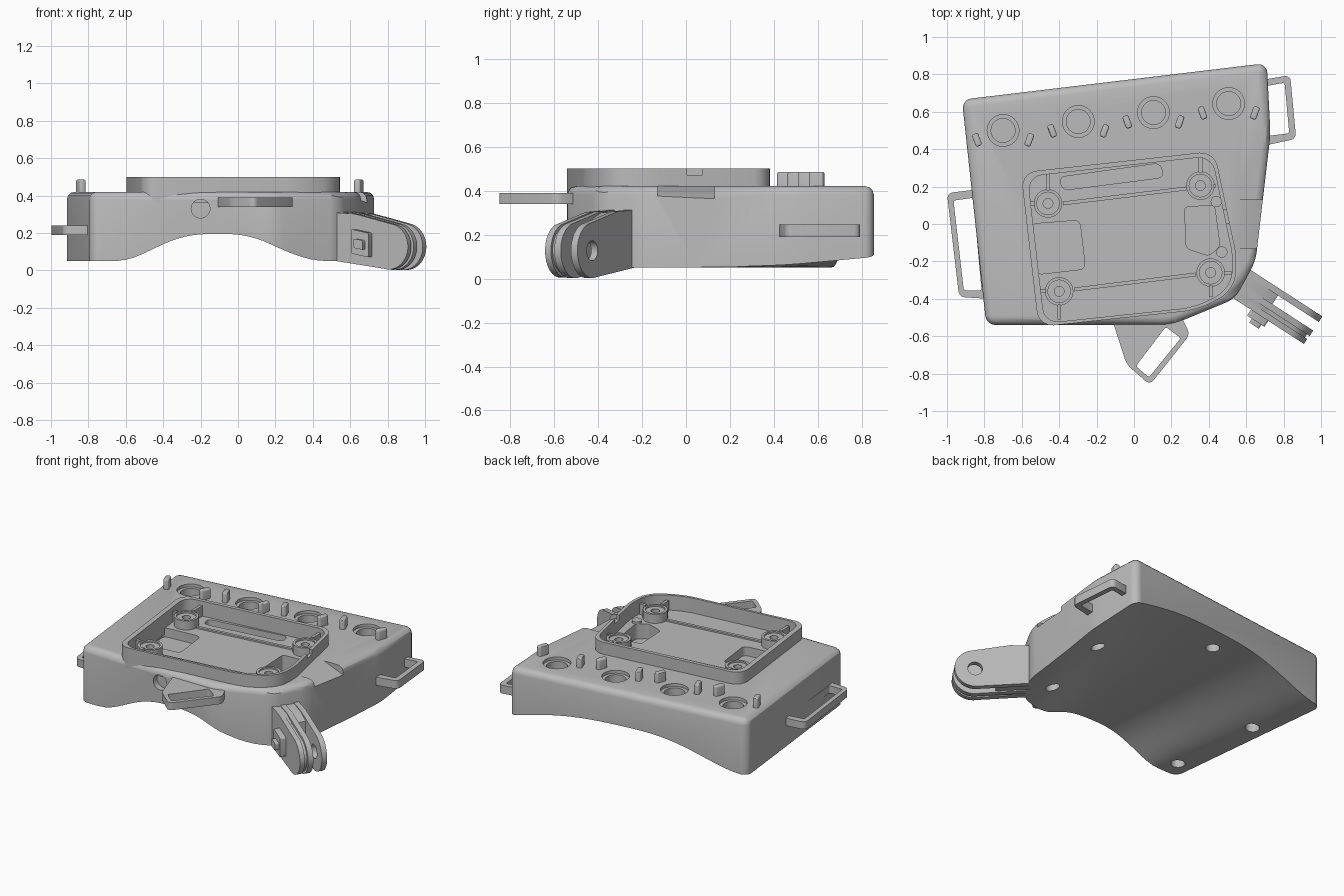
import bpy, bmesh, math
from mathutils import Matrix, Vector

old = bpy.data.objects.get("Cube")
if old:
    bpy.data.objects.remove(old, do_unlink=True)

grey = bpy.data.materials.new("plain_grey")
grey.use_nodes = True
grey.diffuse_color = (0.5, 0.5, 0.5, 1)
grey.node_tree.nodes["Principled BSDF"].inputs["Base Color"].default_value = (0.5, 0.5, 0.5, 1)
parts = []


def finish(bm, name):
    bmesh.ops.recalc_face_normals(bm, faces=bm.faces)
    me = bpy.data.meshes.new(name)
    bm.to_mesh(me)
    bm.free()
    me.materials.append(grey)
    ob = bpy.data.objects.new(name, me)
    bpy.context.collection.objects.link(ob)
    parts.append(ob)
    return ob


def prism(name, pts, z0, z1, r=0.0, top=0.0, matrix=None):
    """Upright prism with rounded corners and an optional rounded top edge."""
    bm = bmesh.new()
    face = bm.faces.new([bm.verts.new((x, y, z0)) for x, y in pts])
    ext = bmesh.ops.extrude_face_region(bm, geom=[face])["geom"]
    for v in ext:
        if isinstance(v, bmesh.types.BMVert):
            v.co.z = z1
    if r:
        edges = [e for e in bm.edges if abs(e.verts[0].co.z - e.verts[1].co.z) > 1e-4]
        bmesh.ops.bevel(bm, geom=edges, offset=r, segments=5, profile=0.5,
                        affect='EDGES', clamp_overlap=True)
    if top:
        edges = [e for e in bm.edges if all(abs(v.co.z - z1) < 1e-5 for v in e.verts)]
        bmesh.ops.bevel(bm, geom=edges, offset=top, segments=3, profile=0.5,
                        affect='EDGES', clamp_overlap=True)
    if matrix:
        bm.transform(matrix)
    return finish(bm, name)


def disc(name, x, y, z0, z1, r, matrix=None):
    steps = [math.tau * i / 32 for i in range(32)]
    return prism(name, [(x + r * math.cos(a), y + r * math.sin(a)) for a in steps],
                 z0, z1, matrix=matrix)


def box(name, loc, size, ry=0.0, rz=0.0):
    bm = bmesh.new()
    m = (Matrix.Translation(loc) @ Matrix.Rotation(rz, 4, 'Z')
         @ Matrix.Rotation(ry, 4, 'Y') @ Matrix.Diagonal((*size, 1)))
    bmesh.ops.create_cube(bm, size=1, matrix=m)
    return finish(bm, name)


def bar(name, a, b, width, z0, z1):
    a, b = Vector(a), Vector(b)
    d, mid = b - a, (a + b) / 2
    return box(name, (mid.x, mid.y, (z0 + z1) / 2), (d.length, width, z1 - z0),
               rz=math.atan2(d.y, d.x))


def cut(target, *cutters):
    for c in cutters:
        mod = target.modifiers.new("cut", 'BOOLEAN')
        mod.operation, mod.solver, mod.object = 'DIFFERENCE', 'EXACT', c
        bpy.context.view_layer.objects.active = target
        bpy.ops.object.modifier_apply(modifier=mod.name)
        parts.remove(c)
        bpy.data.objects.remove(c, do_unlink=True)


def scaled(pts, s):
    cx = sum(p[0] for p in pts) / len(pts)
    cy = sum(p[1] for p in pts) / len(pts)
    return [(cx + (x - cx) * s, cy + (y - cy) * s) for x, y in pts]


# Main body
body = prism("body", [(-0.92, 0.665), (0.71, 0.86), (0.73, 0.48), (0.65, -0.2),
                      (0.54, -0.4), (0.2, -0.54), (-0.79, -0.54)], 0, 0.42, 0.05, 0.04)

# Arched underside, flat-topped at the front, widening more on the left than the right
bm = bmesh.new()
bmesh.ops.create_grid(bm, x_segments=60, y_segments=12, size=1.2)
for v in bm.verts:
    back = max(v.co.y + 0.54, -0.3)
    dx = v.co.x + 0.11 - 0.04 * back
    half = 0.53 + 0.4 * back if dx > 0 else 0.54 + 0.26 * back
    t = min(1, abs(dx) / half) ** 1.4
    v.co.z = 0.05 + 0.145 * math.cos(t * math.pi / 2) ** 2
ext = bmesh.ops.extrude_face_region(bm, geom=bm.faces[:])["geom"]
for v in ext:
    if isinstance(v, bmesh.types.BMVert):
        v.co.z = -0.3
cut(body, finish(bm, "arch_cutter"))

# Sloped shoulders on the left side and front left corner
cut(body, box("shoulder_cutter", (0.665, 0, 0.48), (0.6, 0.26, 0.2), ry=0.38),
    box("corner_cutter", (0.643, -0.396, 0.453), (0.3, 0.3, 0.2), ry=0.6, rz=-0.69))

# Tray recess with pockets
tray = [(-0.605, 0.275), (0.43, 0.39), (0.555, -0.2), (0.53, -0.36),
        (0.34, -0.46), (-0.51, -0.55)]
inner = scaled(tray, 0.95)
FLOOR = 0.4
cut(body, prism("floor_cutter", inner, FLOOR, 0.6, 0.12),
    prism("slot_cutter", [(-0.4, 0.25), (0.14, 0.325), (0.16, 0.25), (-0.38, 0.18)],
          0.35, 0.6, 0.03),
    prism("side_pocket_cutter", [(-0.55, 0), (-0.29, 0.02), (-0.26, -0.24), (-0.52, -0.27)],
          0.34, 0.43, 0.03),
    prism("port_cutter", [(0.27, 0.09), (0.43, 0.1), (0.46, -0.12), (0.4, -0.17), (0.28, -0.13)],
          0.3, 0.43, 0.02))

# Thin rim around the tray
rim = prism("tray_rim", tray, 0.36, 0.5, 0.13)
cut(rim, prism("rim_cutter", inner, 0.3, 0.6, 0.12))
cut(rim, box("rim_notch_cutter", (0.51, 0.04, 0.5), (0.16, 0.07, 0.06)))

# Screw bosses with ribs to the rim
bosses = [(-0.46, 0.11, -0.11, 0.17), (0.355, 0.205, 0.08, 0.16),
          (0.41, -0.26, 0.11, -0.13), (-0.4, -0.36, -0.13, -0.15)]
for x, y, dx, dy in bosses:
    boss = disc("screw_boss", x, y, 0.37, 0.46, 0.076)
    cut(boss, disc("dish_cutter", x, y, 0.45, 0.5, 0.06))
    cut(boss, disc("screw_cutter", x, y, 0.41, 0.5, 0.026))
    bar("boss_rib", (x, y + 0.07 * math.copysign(1, dy)), (x, y + dy), 0.02, 0.38, 0.47)
    bar("boss_rib", (x + 0.07 * math.copysign(1, dx), y), (x + dx, y), 0.02, 0.38, 0.47)
bar("floor_ridge", (-0.38, 0.11), (0.28, 0.19), 0.02, 0.39, 0.41)
bar("floor_ridge", (-0.32, -0.35), (0.33, -0.27), 0.02, 0.39, 0.41)
for x, y in [(0.44, 0.12), (0.47, -0.15)]:
    disc("floor_peg", x, y, 0.38, 0.415, 0.03)

# Row of stepped sockets and paired pins along the back
for i in range(4):
    x, y = -0.7 + 0.402 * i, 0.5 + 0.048 * i
    cut(body, disc("socket_cutter", x, y, 0.4, 0.5, 0.085),
        disc("socket_cutter", x, y, 0.34, 0.5, 0.064))
    for side in (-1, 1):
        lean = math.radians(90 - side * 20)
        c = Vector((x + side * 0.14, y - 0.05))
        d = Vector((math.cos(lean), math.sin(lean))) * 0.035
        n = Vector((-d.y, d.x)) * 0.5
        prism("pin", [c + d + n, c - d + n, c - d - n, c + d - n], 0.41, 0.485, 0.012, 0.008)

# Screw holes underneath and a round opening in the front
for x, y in [(0.53, 0.29), (0.46, -0.22), (-0.12, 0.6), (-0.77, 0.2), (-0.7, -0.42)]:
    cut(body, disc("under_hole_cutter", x, y, -0.1, 0.25, 0.043))
upright = Matrix.Rotation(math.pi / 2, 4, 'X')
cut(body, disc("front_hole_cutter", -0.2, 0.33, 0.5, 0.7, 0.05, upright))

# Strap loops
loops = {
    "right_strap_loop": ([(-0.84, 0.185), (-1.0, 0.165), (-0.935, -0.39), (-0.78, -0.4)],
                         [(-0.86, 0.14), (-0.965, 0.125), (-0.91, -0.355), (-0.815, -0.355)],
                         0.19, 0.24),
    "left_strap_loop": ([(0.68, 0.77), (0.835, 0.795), (0.867, 0.455), (0.7, 0.42)],
                        [(0.69, 0.735), (0.805, 0.755), (0.83, 0.485), (0.71, 0.47)],
                        0.19, 0.245),
    "front_strap_loop": ([(-0.12, -0.5), (-0.04, -0.75), (0.085, -0.86), (0.3, -0.59), (0.25, -0.49)],
                         [(0.01, -0.76), (0.08, -0.82), (0.25, -0.61), (0.17, -0.55)],
                         0.34, 0.39)}
for name, (outer, hole, z0, z1) in loops.items():
    loop = prism(name, outer, z0, z1, 0.03)
    cut(loop, prism("loop_cutter", hole, 0, 0.6, 0.012))

# Hinge arm at the front left corner, drawn along the arm and turned into place
d = Vector((0.84, -0.543, 0)).normalized()
side = Vector((d.y, -d.x, 0))
turn = Matrix.Translation((0.6, -0.35, 0)) @ Matrix((d, (0, 0, 1), side)).transposed().to_4x4()


def prong(name, n0, n1, r):
    arc = [math.radians(a) for a in range(-105, 80, 9)]
    pts = [(-0.1, 0.18 - r)] + [(0.295 + r * math.cos(a), 0.127 + r * math.sin(a)) for a in arc]
    return prism(name, pts + [(0.08, r + 0.18), (-0.1, r + 0.19)], n0, n1, matrix=turn)


inner_prong = prong("inner_prong", -0.1, -0.065, 0.125)
cut(inner_prong, disc("hinge_cutter", 0.295, 0.127, -0.2, 0, 0.045, turn))
prong("outer_prong", -0.01, 0.025, 0.125)
prong("outer_prong_groove", 0.02, 0.05, 0.108)
prong("outer_prong_cover", 0.045, 0.077, 0.122)
prism("arm_base", [(-0.1, 0.06), (0.16, 0.03), (0.16, 0.27), (0.08, 0.3), (-0.1, 0.31)],
      -0.09, 0.06, matrix=turn)
prism("arm_catch", [(0.08, 0.09), (0.19, 0.07), (0.19, 0.2), (0.08, 0.22)],
      0.07, 0.115, 0.01, matrix=turn)
prism("arm_catch_button", [(0.11, 0.12), (0.17, 0.11), (0.17, 0.16), (0.11, 0.17)],
      0.11, 0.14, 0.01, matrix=turn)

# Smooth rounded surfaces, keep edges crisp
bpy.ops.object.select_all(action='DESELECT')
for ob in parts:
    ob.select_set(True)
bpy.context.view_layer.objects.active = body
bpy.ops.object.shade_smooth_by_angle(angle=math.radians(30))
